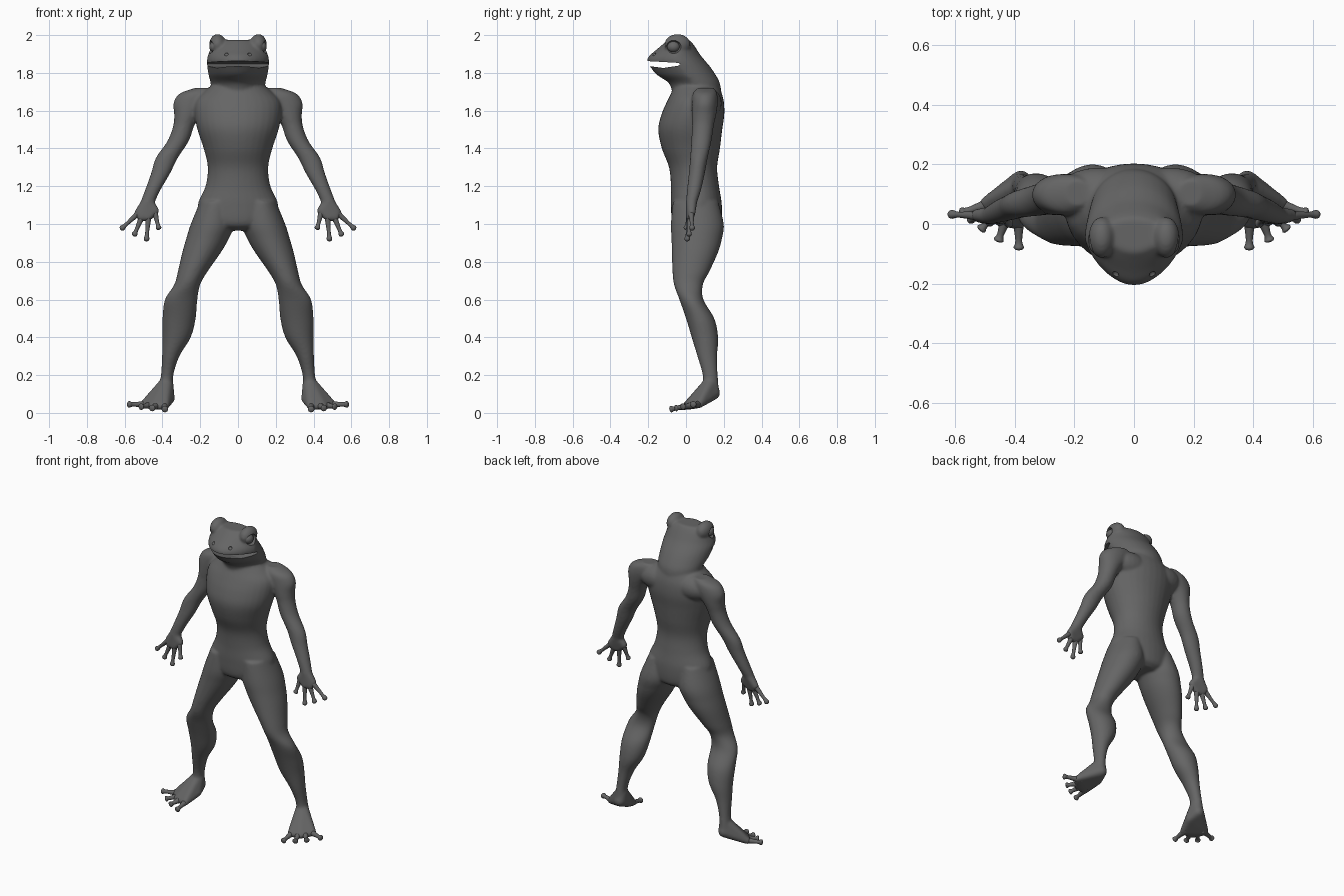
import bpy, bmesh
from math import sin, cos, pi
from mathutils import Vector, Matrix

if "Cube" in bpy.data.objects:
    bpy.data.objects.remove(bpy.data.objects["Cube"])

skin = bpy.data.materials.new("dark_grey")
skin.use_nodes = True
GREY = (0.13, 0.13, 0.13, 1)
skin.diffuse_color = GREY
skin.node_tree.nodes["Principled BSDF"].inputs["Base Color"].default_value = GREY


def finish(bm, name):
    bmesh.ops.recalc_face_normals(bm, faces=bm.faces)
    me = bpy.data.meshes.new(name)
    bm.to_mesh(me)
    bm.free()
    me.materials.append(skin)
    me.shade_smooth()
    ob = bpy.data.objects.new(name, me)
    bpy.context.collection.objects.link(ob)
    return ob


def spline(rows, steps=5):
    """Catmull-Rom through rows of numbers."""
    p = [Vector(r) for r in rows]
    p = [p[0] * 2 - p[1]] + p + [p[-1] * 2 - p[-2]]
    out = []
    for a, b, c, d in zip(p, p[1:], p[2:], p[3:]):
        for i in range(steps):
            t = i / steps
            out.append(b + (c - a) * t / 2 + (a * 2 - b * 5 + c * 4 - d) * t * t / 2
                       + (b * 3 - a - c * 3 + d) * t ** 3 / 2)
    return out + [p[-2]]


def skin_rings(bm, rings):
    loops = [[bm.verts.new(v) for v in r] for r in rings]
    for a, b in zip(loops, loops[1:]):
        for i in range(len(a)):
            j = (i + 1) % len(a)
            bm.faces.new((a[i], a[j], b[j], b[i]))
    bm.faces.new(loops[0])
    bm.faces.new(loops[-1])


def stack(bm, rows, side=1, taper=0.0, n=32):
    """Loft level ellipses; row = z, x min, x max, y min, y max."""
    rings = []
    for z, x0, x1, y0, y1 in spline(rows):
        ring = []
        for k in range(n):
            c, s = cos(2 * pi * k / n), sin(2 * pi * k / n)
            x = (x0 + x1) / 2 + (x1 - x0) / 2 * c * (1 - taper * max(0, -s))
            ring.append((side * x, (y0 + y1) / 2 + (y1 - y0) / 2 * s, z))
        rings.append(ring)
    skin_rings(bm, rings)


def ball(bm, pos, size, side=1, seg=24):
    m = Matrix.Translation((side * pos[0], pos[1], pos[2])) @ Matrix.Diagonal((*size, 1))
    return bmesh.ops.create_uvsphere(bm, u_segments=seg, v_segments=seg // 2,
                                     radius=1, matrix=m)["verts"]


def hull(bm, balls, side):
    """Convex skin around a few balls; ball = x, y, z, radius."""
    tmp = bmesh.new()
    for x, y, z, r in balls:
        ball(tmp, (x, y, z), (r, r, r), side, 16)
    res = bmesh.ops.convex_hull(tmp, input=tmp.verts)
    inside = {g for g in res["geom_interior"] if isinstance(g, bmesh.types.BMVert)}
    bmesh.ops.delete(tmp, geom=list(inside), context='VERTS')
    me = bpy.data.meshes.new("tmp")
    tmp.to_mesh(me)
    tmp.free()
    bm.from_mesh(me)
    bpy.data.meshes.remove(me)


def digit(name, base, tip, side, thick):
    """Slim finger or toe with a round pad at the tip."""
    a = Vector((side * base[0], *base[1:]))
    d = Vector((side * tip[0], *tip[1:])) - a
    u = d.orthogonal().normalized()
    v = d.normalized().cross(u)
    prof = [(-.3, 1.2), (0, 1.25), (.3, 1), (.6, .8), (.76, .9), (.88, 1.2), (.96, .95), (1, .3)]
    bm = bmesh.new()
    skin_rings(bm, [[a + d * t + (u * cos(pi * k / 8) + v * sin(pi * k / 8)) * r * thick
                     for k in range(16)] for t, r in spline(prof, 3)])
    finish(bm, name)


# Torso, neck and head
bm = bmesh.new()
half = [(.965, .08, -.02, .15), (1.0, .19, -.07, .185), (1.1, .213, -.08, .19),
        (1.2, .172, -.08, .175), (1.3, .16, -.09, .165), (1.4, .182, -.128, .18),
        (1.5, .215, -.147, .192), (1.58, .23, -.13, .203), (1.65, .225, -.1, .2),
        (1.7, .18, -.075, .187), (1.74, .13, -.06, .17)]
stack(bm, [(z, -w, w, f, b) for z, w, f, b in half])
half = [(1.66, .15, -.06, .18), (1.71, .142, -.075, .185), (1.75, .147, -.095, .178),
        (1.79, .157, -.155, .157), (1.83, .163, -.188, .13), (1.86, .166, -.207, .105),
        (1.89, .16, -.195, .08), (1.92, .15, -.16, .06), (1.95, .135, -.125, .04),
        (1.975, .1, -.095, .02)]
stack(bm, [(z, -w, w, f, b) for z, w, f, b in half], taper=.25)

leg = [(1.12, .03, .2, -.07, .17), (1.0, .02, .25, -.08, .2), (.92, .05, .275, -.077, .19),
       (.85, .09, .295, -.075, .17), (.75, .16, .318, -.072, .125), (.68, .2, .337, -.064, .09),
       (.6, .215, .387, -.035, .092), (.5, .224, .4, 0, .15), (.4, .25, .4, .03, .17),
       (.3, .31, .402, .06, .165), (.2, .342, .408, .088, .168), (.12, .345, .42, .085, .175)]
arm = [(1.72, .15, .23, .06, .15), (1.69, .12, .31, .035, .165), (1.64, .14, .342, .03, .168),
       (1.58, .2, .338, .03, .16), (1.52, .232, .343, .032, .147), (1.44, .26, .373, .028, .135),
       (1.35, .318, .435, .022, .115), (1.27, .358, .46, .015, .1), (1.18, .41, .492, .005, .08),
       (1.11, .442, .518, 0, .058), (1.07, .45, .525, .003, .05)]
foot = [(.378, .13, .16, .036), (.38, .145, .105, .036), (.36, .09, .075, .026),
        (.385, 0, .036, .02), (.45, .01, .036, .02), (.5, .07, .045, .02)]
palm = [(.48, .03, 1.12, .03), (.437, .022, 1.07, .021), (.475, .018, 1.035, .02),
        (.515, .022, 1.035, .02), (.528, .03, 1.06, .021)]
for s in (1, -1):
    stack(bm, leg, s)
    stack(bm, arm, s)
    hull(bm, foot, s)
    hull(bm, palm, s)
    ball(bm, (.108, -.045, 1.95), (.045, .07, .056), s)     # brow ridge
    ball(bm, (.12, .1, 1.64), (.14, .09, .085), s)          # shoulder blade
body = finish(bm, "body")

# Fuse the flesh into one smooth skin
rm = body.modifiers.new("fuse", 'REMESH')
rm.mode, rm.voxel_size, rm.use_smooth_shade = 'VOXEL', .008, True
sm = body.modifiers.new("soften", 'SMOOTH')
sm.factor, sm.iterations = .5, 8

# Mouth slot, eye sockets and nostrils
cut = bmesh.new()
slot = [(-.3, 1.868), (-.04, 1.853), (-.03, 1.846), (-.04, 1.838), (-.12, 1.826), (-.3, 1.85)]
skin_rings(cut, [[(x, y, z) for y, z in slot] for x in (-.3, .3)])
for s in (1, -1):
    ball(cut, (.158, -.07, 1.938), (.042, .045, .036), s)
    ball(cut, (.063, -.172, 1.9), (.012, .014, .01), s, 16)
cutter = finish(cut, "face_cutter")
cutter.hide_render = True
bo = body.modifiers.new("carve", 'BOOLEAN')
bo.object, bo.operation, bo.solver = cutter, 'DIFFERENCE', 'EXACT'

# Bake the modifiers and drop the cutter
dg = bpy.context.evaluated_depsgraph_get()
baked = bpy.data.meshes.new_from_object(body.evaluated_get(dg))
body.modifiers.clear()
body.data = baked
baked.materials.clear()
baked.materials.append(skin)
for p in baked.polygons:
    p.material_index = 0
bpy.data.objects.remove(cutter)
bpy.context.view_layer.objects.active = body
body.select_set(True)
bpy.ops.object.shade_smooth_by_angle(angle=.7)

# Eyes, fingers and toes
fingers = [((.44, .02, 1.06), (.418, 0, .97)), ((.475, .018, 1.03), (.485, .005, .908)),
           ((.512, .022, 1.03), (.552, .015, .935)), ((.53, .028, 1.055), (.622, .033, .97))]
toes = [((.388, 0, .035), (.387, -.088, .018)), ((.435, .005, .036), (.457, -.06, .024)),
        ((.47, .03, .04), (.518, -.022, .032)), ((.497, .065, .045), (.586, .035, .045))]
for s, tag in ((1, "left"), (-1, "right")):
    bm = bmesh.new()
    ball(bm, (.122, -.066, 1.938), (.03, .034, .03), s)
    finish(bm, tag + "_eye")
    for i in range(4):
        digit(f"{tag}_finger_{i + 1}", *fingers[i], s, .0125)
        digit(f"{tag}_toe_{i + 1}", *toes[i], s, .0145)
